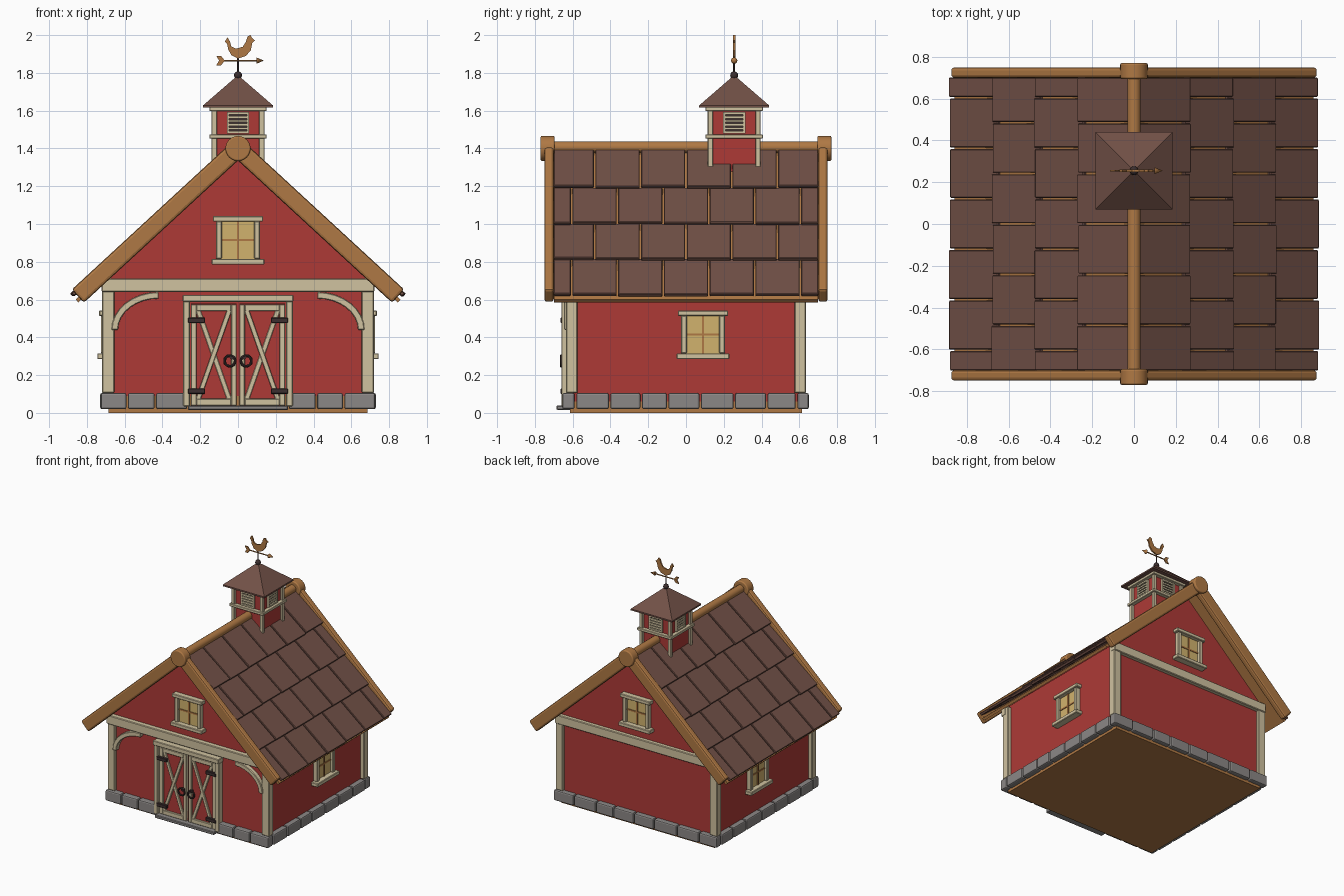
import bpy, bmesh, math, random
from mathutils import Matrix, Vector

if "Cube" in bpy.data.objects:
    bpy.data.objects.remove(bpy.data.objects["Cube"])

random.seed(4)


def material(name, rgb):
    m = bpy.data.materials.new(name)
    m.diffuse_color = (*rgb, 1)
    m.use_nodes = True
    m.node_tree.nodes["Principled BSDF"].inputs["Base Color"].default_value = m.diffuse_color
    return m


RED = material("barn red", (.42, .042, .037))
WOOD = material("warm wood", (.43, .19, .058))
CREAM = material("cream trim", (.63, .54, .35))
ROOF = material("brown shingle", (.168, .082, .063))
STONE = material("grey stone", (.26, .245, .238))
GLASS = material("amber glass", (.64, .45, .155))
IRON = material("dark iron", (.045, .028, .028))


# A piece is an x-z outline pushed from y0 to y1
def box(x0, x1, y0, y1, z0, z1):
    return [(x0, z0), (x1, z0), (x1, z1), (x0, z1)], y0, y1


def bar(p, q, w, y0, y1):
    p, q = Vector(p), Vector(q)
    d = (q - p).normalized()
    n = Vector((-d.y, d.x)) * w / 2
    return [p + n, p - n, q - n, q + n], y0, y1


def flip(piece):
    return [(-x, z) for x, z in piece[0]], piece[1], piece[2]


def both(pieces):
    return pieces + [flip(p) for p in pieces]


def build(name, mat, pieces, bevel=0, frame=Matrix()):
    bm = bmesh.new()
    for pts, y0, y1 in pieces:
        a = [bm.verts.new(frame @ Vector((x, y0, z))) for x, z in pts]
        b = [bm.verts.new(frame @ Vector((x, y1, z))) for x, z in pts]
        bm.faces.new(a)
        bm.faces.new(b[::-1])
        for i in range(len(pts)):
            j = (i + 1) % len(pts)
            bm.faces.new((a[j], a[i], b[i], b[j]))
    bmesh.ops.recalc_face_normals(bm, faces=bm.faces)
    me = bpy.data.meshes.new(name)
    bm.to_mesh(me)
    bm.free()
    ob = bpy.data.objects.new(name, me)
    bpy.context.collection.objects.link(ob)
    me.materials.append(mat)
    if bevel:
        mod = ob.modifiers.new("soft edges", 'BEVEL')
        mod.width, mod.segments = bevel, 2 if bevel > .008 else 1
    return ob


def finish(name, mat):
    ob = bpy.context.object
    ob.name = name
    ob.data.materials.append(mat)
    bpy.ops.object.shade_smooth_by_angle()
    return ob


def rod(name, mat, p, q, r, sides=24, bevel=0):
    p, q = Vector(p), Vector(q)
    bpy.ops.mesh.primitive_cylinder_add(vertices=sides, radius=r, depth=(q - p).length, location=(p + q) / 2,
                                        rotation=(q - p).to_track_quat('Z', 'Y').to_euler())
    ob = finish(name, mat)
    if bevel:
        mod = ob.modifiers.new("soft edges", 'BEVEL')
        mod.width, mod.segments = bevel, 3
        mod.limit_method = 'ANGLE'
    return ob


# Floor slab and gabled walls
build("floor_slab", WOOD, [box(-.685, .685, -.615, .615, 0, .09)])
build("walls", RED, [([(-.69, .06), (.69, .06), (.69, .72), (0, 1.35), (-.69, .72)], -.61, .61)])


# Foundation stones in uneven lengths
def stone_cuts(a, b, count):
    step = (b - a) / count
    return [a] + [a + step * i + random.uniform(-.022, .022) for i in range(1, count)] + [b]


stones = []
for a, b, count, y0, y1 in ((-.73, -.265, 3, -.655, -.59), (.265, .73, 3, -.655, -.59), (-.73, .73, 8, .59, .65)):
    cuts = stone_cuts(a, b, count)
    stones += [box(p + .004, q - .004, y0, y1, .02, .105) for p, q in zip(cuts, cuts[1:])]
for s in (-1, 1):
    cuts = stone_cuts(-.585, .585, 7)
    x0, x1 = sorted((s * .66, s * .73))
    stones += [box(x0, x1, p + .004, q - .004, .02, .105) for p, q in zip(cuts, cuts[1:])]
build("foundation_stones", STONE, stones, .01)
build("door_step", STONE, [box(-.265, .265, -.685, -.58, .015, .04)], .005)

# Corner posts, tie beams and curved braces
build("corner_posts", CREAM, both([box(.655, .72, y, y + .06, .105, .70) for y in (-.635, .575)]), .005)
build("tie_beams", CREAM, [box(-.722, .722, -.65, -.60, .64, .712), box(-.722, .722, .60, .642, .64, .712)], .005)
arc = [math.pi / 2 * i / 8 for i in range(9)]
brace = [(.42 + .25 * math.cos(t), .44 + .2 * math.sin(t)) for t in arc]
brace += [(.42 + .215 * math.cos(t), .44 + .165 * math.sin(t)) for t in reversed(arc)]
build("curved_braces", CREAM, both([(brace, -.645, -.60)]), .004)

# Double door
build("door_panels", RED, both([box(.008, .25, -.63, -.60, .04, .58)]))
build("door_casing", CREAM, both([box(.255, .29, -.66, -.60, .035, .59)]) + [box(-.293, .293, -.668, -.60, .588, .625)], .004)
build("door_frames", CREAM, both([box(.008, .036, -.645, -.62, .04, .575), box(.22, .25, -.645, -.62, .04, .575),
                                  box(.036, .22, -.645, -.62, .04, .075), box(.036, .22, -.645, -.62, .54, .575)]), .003)
build("door_cross_boards", CREAM, both([bar((.045, .07), (.212, .545), .026, -.640, -.62),
                                        bar((.045, .545), (.212, .07), .026, -.643, -.62)]), .003)
build("door_hinges", IRON, both([box(.175, .265, -.664, -.64, z - .014, z + .014) for z in (.115, .49)]), .003)
for s in (-1, 1):
    bpy.ops.mesh.primitive_torus_add(major_segments=24, minor_segments=8, major_radius=.028, minor_radius=.007,
                                     location=(s * .043, -.66, .275), rotation=(math.pi / 2, 0, 0))
    finish("door_ring", IRON)
    rod("door_ring_mount", IRON, (s * .033, -.665, .295), (s * .033, -.63, .295), .012, 12)


# Windows, each in a local frame facing outwards
def window(name, loc, angle):
    f = Matrix.Translation(loc) @ Matrix.Rotation(angle, 4, 'Z')
    build(name + "_glass", GLASS, [box(-.09, .09, -.012, .01, -.11, .11)], 0, f)
    build(name + "_muntins", WOOD, [box(-.006, .006, -.018, 0, -.1, .1), box(-.09, .09, -.017, 0, -.006, .006)], 0, f)
    build(name + "_casing", CREAM, both([box(.086, .116, -.035, .01, -.1, .1)]) +
          [box(-.133, .133, -.045, .01, .098, .127), box(-.14, .14, -.055, .01, -.13, -.1)], .004, f)


window("front_window", (0, -.61, .915), 0)
window("back_window", (0, .61, .915), math.pi)
window("right_window", (.69, .09, .415), math.pi / 2)
window("left_window", (-.69, .09, .415), -math.pi / 2)

# Roof deck and overlapping shingles
build("roof_deck", WOOD, both([([(0, 1.36), (0, 1.389), (.86, .60), (.845, .585)], -.70, .70)]))
A = math.atan(.925)
n = Vector((math.sin(A), math.cos(A))) * .021
edges = [0, .258, .465, .668, .872]
shingles = []
for side in (False, True):
    for row in range(4):
        x0, x1 = max(0, edges[row] - .03), edges[row + 1]
        off = .0 if row % 2 == 0 else .121
        cuts = [-.705] + [c for c in (off + .242 * k for k in range(-3, 4)) if abs(c) < .68] + [.705]
        for p, q in zip(cuts, cuts[1:]):
            lift = random.uniform(-.002, .004)
            top = Vector((x0, 1.387 - .918 * x0))
            low = Vector((x1 + random.uniform(-.004, .003), 1.426 - .93 * x1 + lift))
            piece = ([top, low, low + n, top + n], p + .004, q - .004)
            shingles.append(flip(piece) if side else piece)
build("roof_shingles", ROOF, shingles, .004)

# Verge beams, ridge pole and round end caps
build("verge_beams", WOOD, both([bar((0, 1.40), (.848, .618), .095, y, y + .05) for y in (-.75, .70)]), .014)
rod("ridge_pole", WOOD, (0, -.72, 1.406), (0, .72, 1.406), .032, 16)
for s in (-1, 1):
    rod("ridge_cap", WOOD, (0, s * .695, 1.40), (0, s * .77, 1.40), .066, 32, .008)

# Cupola
CY = .255
C = Matrix.Translation((0, CY, 0))
build("cupola_walls", RED, [box(-.122, .122, -.122, .122, 1.25, 1.62)], 0, C)
build("cupola_posts", CREAM, both([box(.112, .14, y, y + .028, 1.29, 1.61) for y in (-.14, .112)]), .003, C)
for i in range(4):
    f = C @ Matrix.Rotation(i * math.pi / 2, 4, 'Z')
    build("cupola_rails", CREAM, [box(-.152, .152, -.152, -.115, 1.452, 1.474),
                                  box(-.152, .152, -.152, -.115, 1.598, 1.622)], .003, f)
    build("louvre_back", IRON, [box(-.055, .055, -.126, -.12, 1.485, 1.59)], 0, f)
    build("louvre_slats", CREAM, both([box(.047, .059, -.138, -.12, 1.48, 1.592)]) +
          [box(-.058, .058, -.138, -.12, z, z + .012) for z in (1.48, 1.58)] +
          [box(-.05, .05, -.134, -.12, z, z + .012) for z in (1.499, 1.519, 1.539, 1.559)], 0, f)
build("cupola_eave", ROOF, [box(-.185, .185, -.185, .185, 1.616, 1.628)], 0, C)
bpy.ops.mesh.primitive_cone_add(vertices=4, radius1=.185 * math.sqrt(2), radius2=.008, depth=.155,
                                location=(0, CY, 1.7055), rotation=(0, 0, math.pi / 4))
finish("cupola_roof", ROOF)

# Weather vane
bpy.ops.mesh.primitive_uv_sphere_add(segments=16, ring_count=10, radius=.021, location=(0, CY, 1.787))
finish("vane_ball", IRON)
rod("vane_rod", IRON, (0, CY, 1.78), (0, CY, 1.89), .005, 10)
rod("vane_arrow_shaft", WOOD, (-.10, CY, 1.865), (.115, CY, 1.865), .0045, 10)
bpy.ops.mesh.primitive_cone_add(vertices=12, radius1=.017, radius2=0, depth=.04, location=(.117, CY, 1.865),
                                rotation=(0, math.pi / 2, 0))
finish("vane_arrow_head", WOOD)
build("vane_arrow_tail", WOOD, [([(-.115, 1.89), (-.1, 1.865), (-.115, 1.84), (-.09, 1.84), (-.07, 1.865),
                                  (-.09, 1.89)], -.004, .004)], 0, C)
rooster = [(-.07, 1.965), (-.055, 1.988), (-.042, 1.965), (-.036, 1.94), (-.01, 1.928), (.025, 1.938), (.042, 1.965),
           (.05, 1.992), (.066, 2.0), (.074, 1.985), (.09, 1.972), (.076, 1.96), (.068, 1.92), (.042, 1.89),
           (0, 1.876), (-.035, 1.893), (-.052, 1.925), (-.058, 1.955)]
build("vane_rooster", WOOD, [(rooster, -.006, .006)], 0, C)
